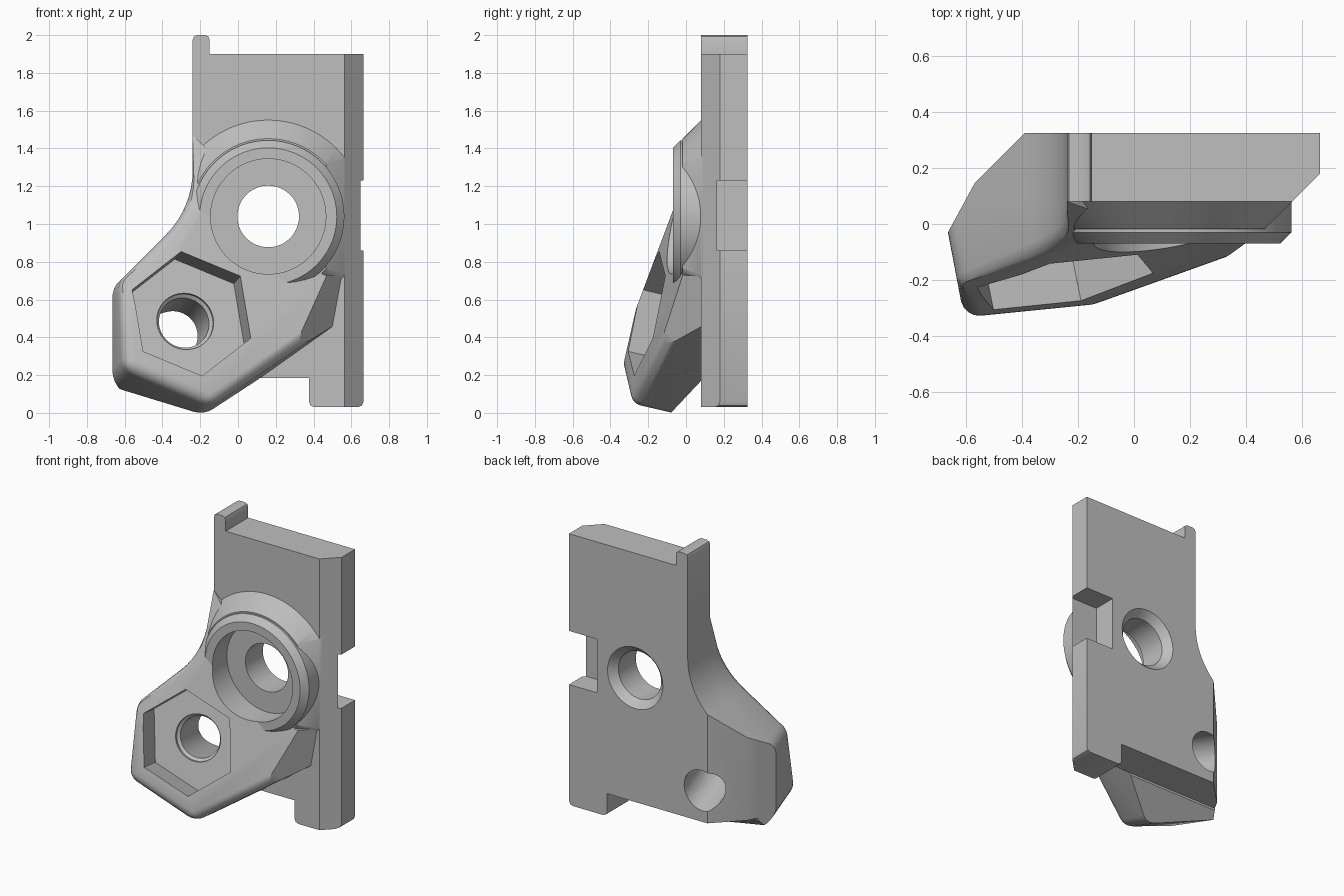
import bpy, bmesh, math
from mathutils import Vector

if "Cube" in bpy.data.objects:
    bpy.data.objects.remove(bpy.data.objects["Cube"])

grey = bpy.data.materials.new("plain grey")
grey.use_nodes = True
COLOUR = (0.52, 0.52, 0.52, 1)
grey.diffuse_color = COLOUR
grey.node_tree.nodes["Principled BSDF"].inputs["Base Color"].default_value = COLOUR

FRONT, BACK = 0.08, 0.325                      # plate faces along y
EDGE = 0.565                                   # where the plate chamfer starts
TILT = Vector((0.2, -1, 0.235)).normalized()   # direction the arm pad faces
PAD = Vector((-0.245, -0.208, 0.525))          # centre of the hex pocket mouth
BORE = Vector((0.16, 0, 1.04))                 # axis of the main bore


def to_object(name, bm):
    bmesh.ops.recalc_face_normals(bm, faces=bm.faces)
    if bm.calc_volume(signed=True) < 0:
        bmesh.ops.reverse_faces(bm, faces=bm.faces)
    mesh = bpy.data.meshes.new(name)
    bm.to_mesh(mesh)
    bm.free()
    ob = bpy.data.objects.new(name, mesh)
    bpy.context.collection.objects.link(ob)
    mesh.materials.append(grey)
    return ob


def prism(outline, y0, y1):
    """Extrude an x-z outline along y."""
    bm = bmesh.new()
    face = bm.faces.new([bm.verts.new((x, y0, z)) for x, z in outline])
    new = bmesh.ops.extrude_face_region(bm, geom=[face], use_keep_orig=True)["geom"]
    verts = [g for g in new if isinstance(g, bmesh.types.BMVert)]
    bmesh.ops.translate(bm, verts=verts, vec=(0, y1 - y0, 0))
    bmesh.ops.recalc_face_normals(bm, faces=bm.faces)
    return bm


def trim(bm, point, outward):
    """Slice off everything on the outward side and cap the cut."""
    geom = bm.verts[:] + bm.edges[:] + bm.faces[:]
    cut = bmesh.ops.bisect_plane(bm, geom=geom, dist=1e-5, plane_co=point,
                                 plane_no=Vector(outward).normalized(), clear_outer=True)
    edges = [g for g in cut["geom_cut"] if isinstance(g, bmesh.types.BMEdge)]
    bmesh.ops.holes_fill(bm, edges=edges, sides=0)
    bmesh.ops.recalc_face_normals(bm, faces=bm.faces)


def turned(origin, axis, profile, sides=64, phase=0.0):
    """Solid with (distance, radius) rings along an axis."""
    bm = bmesh.new()
    axis = Vector(axis).normalized()
    right = axis.cross(Vector((0, 0, 1))).normalized() * -1
    up = axis.cross(right).normalized()
    if up.z < 0:
        up = -up
    rings = []
    for t, r in profile:
        ring = []
        for i in range(sides):
            a = phase + math.tau * i / sides
            ring.append(bm.verts.new(origin + axis * t + r * (right * math.cos(a) + up * math.sin(a))))
        rings.append(ring)
    for a, b in zip(rings, rings[1:]):
        for i in range(sides):
            j = (i + 1) % sides
            bm.faces.new((a[i], a[j], b[j], b[i]))
    bm.faces.new(rings[0])
    bm.faces.new(rings[-1])
    return bm


# Mounting plate with top tab, bottom foot and chamfered front edge
plate_bm = prism([(-0.24, 0.185), (0.375, 0.185), (0.375, 0.06), (0.384, 0.039), (0.405, 0.03),
                  (0.635, 0.03), (0.656, 0.039), (0.665, 0.06), (0.665, 1.9), (-0.15, 1.9),
                  (-0.15, 1.975), (-0.157, 1.993), (-0.175, 2), (-0.215, 2), (-0.233, 1.993),
                  (-0.24, 1.975)], FRONT, BACK)
trim(plate_bm, (EDGE, FRONT, 0), (1, -1, 0))
plate = to_object("mounting_plate", plate_bm)

# Raised boss ring and its conical skirt
ring = to_object("boss_ring", turned(BORE, (0, -1, 0), [(-0.1, 0.403), (0.03, 0.403), (0.07, 0.363)], 96))
skirt_bm = turned(BORE, (0, -1, 0), [(-0.09, 0.52), (0.018, 0.412)], 96)
trim(skirt_bm, (EDGE, FRONT, 0), (1, -1, 0))
trim(skirt_bm, (-0.239, 0, 0), (-1, 0, 0))
skirt = to_object("boss_skirt", skirt_bm)


# Tilted arm: silhouette trimmed by the pad face and the walls square to it
def arm_body():
    sweep = [math.radians(-45 * i / 8) for i in range(9)]
    inner_curve = [(-0.723 + 0.483 * math.cos(a), 1.285 + 0.483 * math.sin(a)) for a in sweep]
    bm = prism([(-0.9, 0.425), (-0.9, -0.4), (0.6, -0.4), (0.6, 0.72), (0.46, 0.73), (0.3, 0.8),
                (0.1, 1.1), (-0.1, 1.34), (-0.24, 1.47)] + inner_curve, -0.7, BACK)
    trim(bm, PAD, TILT)
    trim(bm, (-0.665, -0.03, 0.4), (-1, -0.19, 0))
    for p, q in (((-0.625, 0.04, 0.125), (-0.2, -0.08, -0.006)),
                 ((-0.17, -0.08, -0.004), (0.5, 0.08, 0.457))):
        wall = (Vector(q) - Vector(p)).cross(TILT)
        trim(bm, p, wall if wall.z < 0 else -wall)
    # round the pad rim and the wall corners
    bm.normal_update()
    pad = max(bm.faces, key=lambda f: f.normal.dot(TILT))
    rim = []
    for e in bm.edges:
        mid = (e.verts[0].co + e.verts[1].co) / 2
        on_pad = [v for v in e.verts if v in pad.verts]
        if len(on_pad) == 2 and not (mid.x > -0.2 and mid.z > 0.6):
            rim.append(e)
        elif len(on_pad) == 1 and on_pad[0].co.x < 0 and on_pad[0].co.z < 0.8:
            rim.append(e)
    bmesh.ops.bevel(bm, geom=rim, offset=0.06, segments=4, profile=0.5,
                    affect='EDGES', clamp_overlap=True)
    # slanted back corner
    trim(bm, (-0.39, BACK, 0), (-1, 1, 0))
    trim(bm, (-0.57, 0.145, 0), (-0.175, 0.095, 0))
    return bm


arm = arm_body()
trim(arm, (0, FRONT, 0), (0, 1, 0))
trim(arm, (0, -0.08, 0), (0, 0.17, -0.16))
trim(arm, (0.5, FRONT, 0.46), (0.065, -0.053, -0.012))
trim(arm, (0, FRONT, 1.47), (0, -1, 0.375))
arm_front = to_object("arm_front", arm)
arm = arm_body()
trim(arm, (0, FRONT, 0), (0, -1, 0))
trim(arm, (0, 0, 0.185), (0, 0, -1))
trim(arm, (-0.23, 0, 0), (1, 0, 0))
arm_back = to_object("arm_back", arm)

# Cutters: stepped main bore, hex pocket with bolt hole, side notch
bore_cutter = to_object("bore_cutter", turned(BORE, (0, -1, 0), [
    (-0.345, 0.23), (-0.275, 0.163), (-0.085, 0.163), (-0.085, 0.305), (0.5, 0.305)], 96))
hex_cutter = to_object("hex_cutter", turned(PAD, TILT, [(-0.18, 0.34), (0.4, 0.34)], 6, math.radians(97)))
bolt_cutter = to_object("bolt_cutter", turned(PAD, TILT, [
    (-0.9, 0.135), (-0.215, 0.135), (-0.2, 0.153), (-0.1, 0.153)]))
notch_cutter = to_object("notch_cutter", prism([(0.45, 0.86), (0.8, 0.86), (0.8, 1.23), (0.45, 1.23)], 0.163, 0.5))

cuts = {
    plate: [bore_cutter, bolt_cutter, notch_cutter],
    ring: [bore_cutter, hex_cutter],
    skirt: [bore_cutter, hex_cutter],
    arm_front: [bore_cutter, hex_cutter, bolt_cutter],
    arm_back: [bolt_cutter],
}
for part, cutters in cuts.items():
    for cutter in cutters:
        mod = part.modifiers.new(cutter.name, 'BOOLEAN')
        mod.operation = 'DIFFERENCE'
        mod.solver = 'EXACT'
        mod.object = cutter
bpy.context.view_layer.update()
graph = bpy.context.evaluated_depsgraph_get()
baked = [bpy.data.meshes.new_from_object(p.evaluated_get(graph)) for p in cuts]
for part, mesh in zip(cuts, baked):
    part.modifiers.clear()
    part.data = mesh
for cutter in (bore_cutter, hex_cutter, bolt_cutter, notch_cutter):
    bpy.data.objects.remove(cutter)

# Smooth the round surfaces, keep the machined edges sharp
bpy.ops.object.select_all(action='DESELECT')
for part in cuts:
    part.select_set(True)
bpy.context.view_layer.objects.active = plate
bpy.ops.object.shade_smooth_by_angle(angle=math.radians(30))
